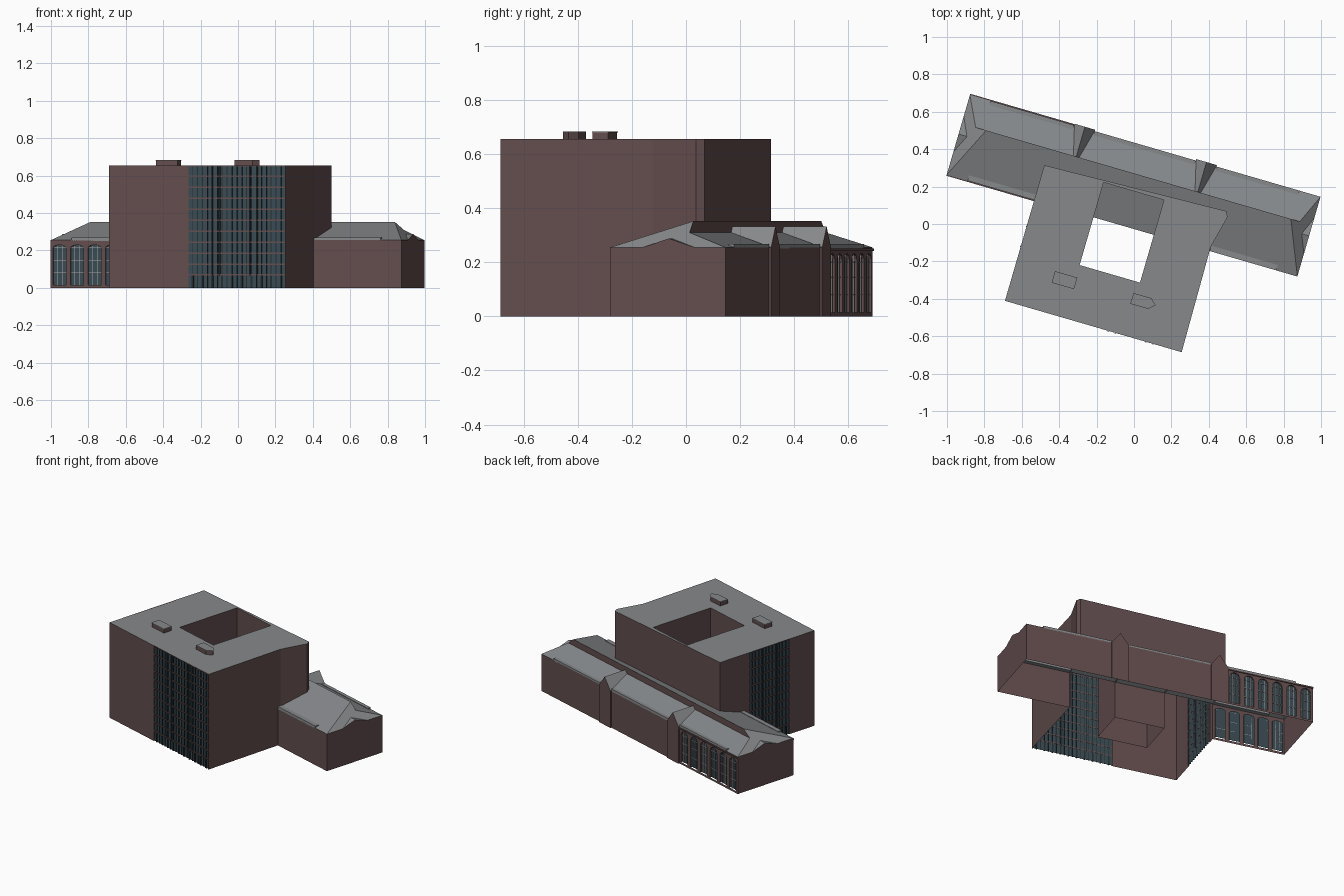
import bpy, bmesh, math

if "Cube" in bpy.data.objects:
    bpy.data.objects.remove(bpy.data.objects["Cube"])

ROT = -math.asin(0.279)          # whole complex is turned in plan


def material(name, col):
    m = bpy.data.materials.new(name)
    m.diffuse_color = (*col, 1)
    m.use_nodes = True
    m.node_tree.nodes["Principled BSDF"].inputs["Base Color"].default_value = m.diffuse_color
    return m


BRICK = material("brick", (0.125, 0.075, 0.076))
ROOF = material("roof_grey", (0.24, 0.25, 0.26))
GLASS = material("glass", (0.04, 0.07, 0.085))
DARK = material("dark_frame", (0.02, 0.026, 0.03))
TRIM = material("pale_trim", (0.42, 0.40, 0.38))


def make(name, faces, mat):
    """One object from a list of faces, each a list of points."""
    bm = bmesh.new()
    for f in faces:
        bm.faces.new([bm.verts.new(p) for p in f])
    bmesh.ops.remove_doubles(bm, verts=bm.verts, dist=0.0002)
    bmesh.ops.recalc_face_normals(bm, faces=bm.faces)
    me = bpy.data.meshes.new(name)
    bm.to_mesh(me)
    bm.free()
    me.materials.append(mat)
    ob = bpy.data.objects.new(name, me)
    ob.rotation_euler.z = ROT
    bpy.context.collection.objects.link(ob)
    return ob


def wall(p, q, z0, z1):
    return [(*p, z0), (*q, z0), (*q, z1), (*p, z1)]


def prism(pts, z0, z1):
    n = len(pts)
    fs = [wall(pts[i], pts[(i + 1) % n], z0, z1) for i in range(n)]
    return fs + [[(*p, z1) for p in pts], [(*p, z0) for p in reversed(pts)]]


def box(u0, u1, v0, v1, z0, z1):
    return prism([(u0, v0), (u1, v0), (u1, v1), (u0, v1)], z0, z1)


# ---------------- tower ----------------
H, EAVE, V0, V1, U0, U1 = 0.655, 0.255, -0.026, 0.418, -1.035, 0.917
A, B, C = (-0.548, -0.587), (0.436, -0.587), (0.428, -0.004)
D, E, F = (0.47, 0.175), (0.455, 0.204), (-0.548, 0.168)
a, b, c, d = (-0.218, -0.292), (0.118, -0.292), (0.118, 0.168), (-0.218, 0.168)
GF, GL0, GL1 = -0.11, -0.391, -0.066     # glazed stretches of front and left walls

make("tower_walls", [
    wall(A, (GF, A[1]), 0, H), wall(B, C, 0, H),
    wall(C, D, 0.25, H), wall(D, E, 0.25, H), wall(E, F, 0.25, H),
    wall(F, (A[0], V0), 0.25, H), wall((A[0], V0), (A[0], GL1), 0, H),
    wall((A[0], GL0), A, 0, H)], BRICK)
make("courtyard_walls", [
    wall(a, b, 0, H), wall(b, (b[0], V0), 0, H), wall((b[0], V0), c, 0.25, H),
    wall(c, d, 0.25, H), wall(d, (a[0], V0), 0.25, H), wall((a[0], V0), a, 0, H)], BRICK)
make("tower_roof", [[(*p, H) for p in f] for f in
     ([A, B, b, a], [B, C, D, E, c, b], [E, F, d, c], [F, A, a, d])], ROOF)


def facade(name, p, q, piers, cols):
    """Curtain wall: recessed glass, floor bands, mullions and dark piers."""
    L = math.dist(p, q)
    du, dv = (q[0] - p[0]) / L, (q[1] - p[1]) / L
    nu, nv = dv, -du                       # outward normal

    def at(s, o):
        return (p[0] + du * s + nu * o, p[1] + dv * s + nv * o)

    def bar(s0, s1, z0, z1, out):
        return prism([at(s0, -0.008), at(s1, -0.008), at(s1, out), at(s0, out)], z0, z1)

    make(name + "_glass", [wall(at(0, -0.007), at(L, -0.007), 0, H)], GLASS)
    bands, mull = [], []
    for i in range(11):
        z = 0.07 + 0.0585 * i
        bands += bar(0, L, z - 0.005, min(z + 0.003, H), 0)
    bands += bar(L - 0.004, L, 0, H, 0) + bar(0, 0.004, 0, H, 0)
    for i in range(1, cols):
        s = L * i / cols
        mull += bar(s - 0.002, s + 0.002, 0, H - 0.004, -0.002)
        if i % 2:
            mull += bar(s - 0.005, s + 0.005, 0, 0.066, 0)
    for f in piers:
        mull += bar(L * f - 0.004, L * f + 0.004, 0.066, H - 0.004, 0.003)
    make(name + "_floor_bands", bands, BRICK)
    make(name + "_mullions", mull, DARK)


facade("front_facade", (GF, A[1]), B, (0.25, 0.325, 0.635, 0.705), 20)
facade("left_facade", (A[0], GL1), (A[0], GL0), (0.33, 0.67), 12)

# rooftop plant boxes
make("roof_box_left", box(-0.333, -0.213, -0.422, -0.362, H, 0.682), BRICK)
make("roof_box_left_cap", box(-0.335, -0.211, -0.424, -0.360, 0.680, 0.684), ROOF)
hexa = [(0.10, -0.415), (0.20, -0.415), (0.232, -0.385), (0.20, -0.355), (0.10, -0.355)]
make("roof_box_right", prism(hexa, H, 0.681), BRICK)
make("roof_box_right_cap", prism(hexa, 0.681, 0.684), ROOF)

# ---------------- long low wing ----------------
GABLES, GW = (-0.397, 0.28), 0.058
make("wing_walls", [
    wall((U0, V0), (U0, V1), 0, EAVE), wall((U1, V0), (U1, V1), 0, EAVE),
    wall((C[0], V0), (U1, V0), 0, EAVE), wall((a[0], V0), (b[0], V0), 0, EAVE),
    wall((GABLES[0] - GW, V1), (U1, V1), 0, EAVE)], BRICK)

VR, ZR, ZB = 0.26, 0.352, 0.31           # ridge line, top, and foot of the step
RL, RR, BL, BR = -0.898, 0.798, -0.957, 0.848
make("wing_roof", [
    [(U0, V0, EAVE), (U1, V0, EAVE), (RR, VR, ZR), (RL, VR, ZR)],
    [(U0, V1, EAVE), (U1, V1, EAVE), (BR, VR, ZB), (BL, VR, ZB)],
    [(U0, V0, EAVE), (RL, VR, ZR), (BL, VR, ZB), (U0, V1, EAVE)],
    [(U1, V0, EAVE), (RR, VR, ZR), (BR, VR, ZB), (U1, V1, EAVE)]], ROOF)
make("ridge_step", [[(BL, VR, ZB), (BR, VR, ZB), (RR, VR, ZR), (RL, VR, ZR)]], BRICK)

# cross gables on the back, each over a shallow projecting bay
for i, g in enumerate(GABLES):
    vb, w2 = V1 + 0.008, 0.016
    make(f"cross_gable_roof_{i}", [
        [(g + s * GW, vb, EAVE), (g, vb, 0.332), (g, VR, 0.332), (g + s * w2, VR, ZB)]
        for s in (-1, 1)], ROOF)
    make(f"cross_gable_bay_{i}", [
        [(g - GW, vb, 0), (g + GW, vb, 0), (g + GW, vb, EAVE), (g, vb, 0.332), (g - GW, vb, EAVE)],
        wall((g - GW, vb), (g - GW, V1), 0, EAVE),
        wall((g + GW, vb), (g + GW, V1), 0, EAVE)], BRICK)

# small gablets on the two hipped ends
for side, u, k in (("left", U0, 1), ("right", U1, -1)):
    tip = (u + k * 0.05, 0.2, 0.288)
    top = (u, 0.2, 0.288)
    make(f"end_gablet_{side}_roof", [[(u, 0.2 + s * 0.1, EAVE), top, tip] for s in (-1, 1)], ROOF)
    make(f"end_gablet_{side}_face", [[(u, 0.1, EAVE), (u, 0.3, EAVE), top]], BRICK)

# low parapets along the eaves
par = []
for u0, u1 in ((-0.92, -0.455), (-0.339, 0.222), (0.338, 0.80)):
    par += box(u0, u1, V1 - 0.023, V1, 0.25, 0.267)
for u0, u1 in ((-0.92, -0.548), (0.43, 0.80)):
    par += box(u0, u1, V0, V0 + 0.03, 0.25, 0.268)
make("eaves_parapets", par, ROOF)


def window_row(name, u0, u1, v, inward, n, w, spring, rise):
    """Wall of n arched bays with recessed glass, glazing bars and a pale cornice."""
    step = (u1 - u0) / n
    bays, glass, bars = [], [], []
    vi = v + inward * 0.01
    for i in range(n):
        x0, x1 = u0 + i * step, u0 + (i + 1) * step
        m, r = (x0 + x1) / 2, w / 2
        edge = [(m - r, 0.015)] + [
            (m - r * math.cos(t * math.pi / 8), spring + rise * math.sin(t * math.pi / 8))
            for t in range(9)] + [(m + r, 0.015)]
        bays.append([(x0, v, 0.015)] + [(x, v, z) for x, z in edge]
                    + [(x1, v, 0.015), (x1, v, EAVE), (x0, v, EAVE)])
        bays.append(wall((x0, v), (x1, v), 0, 0.015))
        for (p, pz), (q, qz) in zip(edge, edge[1:]):      # reveals
            bays.append([(p, v, pz), (q, v, qz), (q, vi, qz), (p, vi, pz)])
        glass.append([(x, vi, z) for x, z in edge])
        lo, hi = sorted((vi, vi - inward * 0.004))
        for f in (-0.4, 0.4):
            bars += box(m + f * r - 0.0012, m + f * r + 0.0012, lo, hi, 0.015, spring + rise * 0.8)
        for z in (0.08, 0.145, spring):
            bars += box(m - r, m + r, lo, hi, z - 0.0012, z + 0.0012)
    make(name + "_bays", bays, BRICK)
    make(name + "_glass", glass, GLASS)
    make(name + "_glazing_bars", bars, TRIM)
    lo, hi = sorted((v, v - inward * 0.006))
    make(name + "_cornice", box(u0, u1, lo, hi, 0.242, 0.25), BRICK)


window_row("back_windows", U0, GABLES[0] - GW, V1, -1, 6, 0.066, 0.2, 0.033)
window_row("front_windows", U0, A[0], V0, 1, 5, 0.07, 0.215, 0.014)
